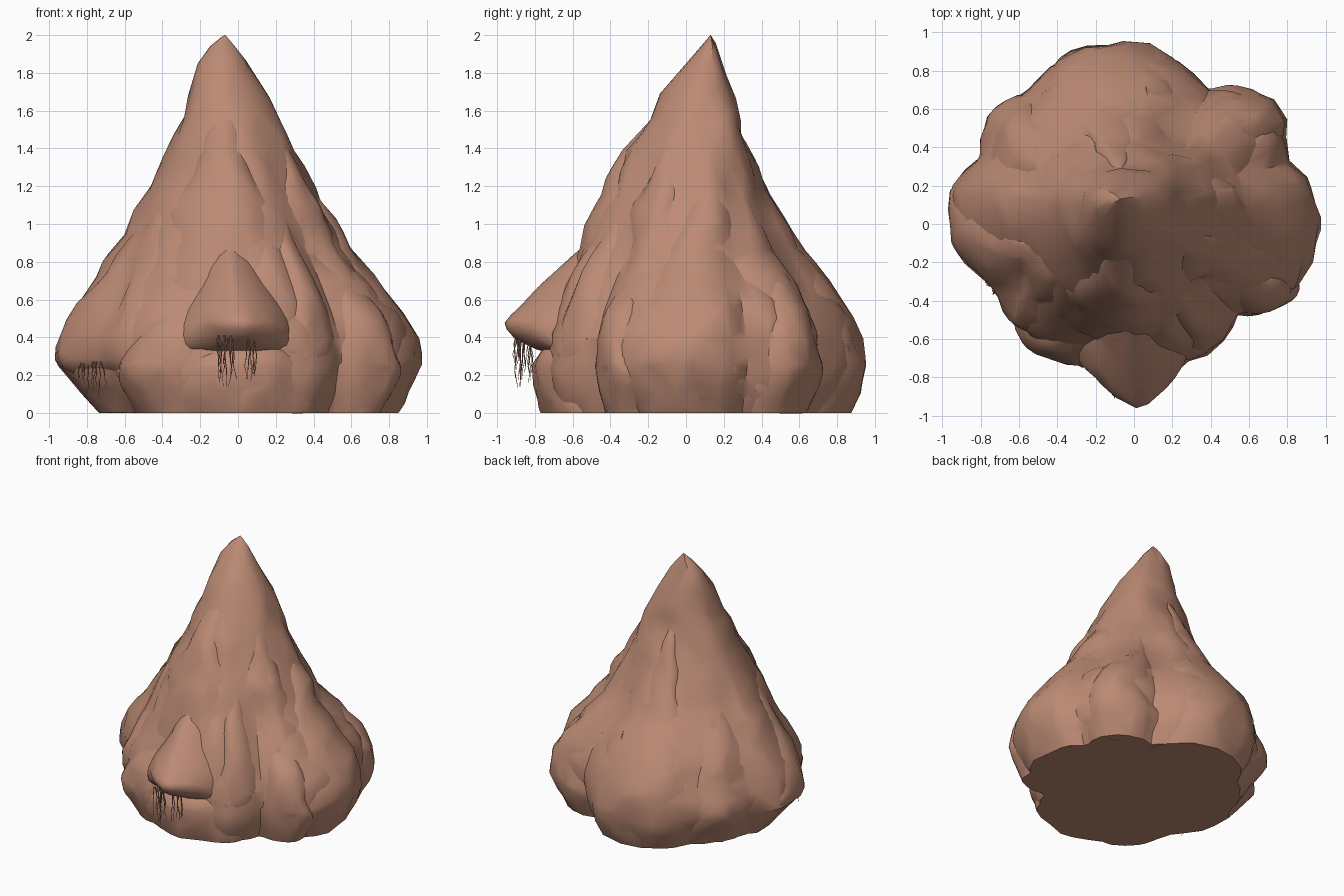
import bpy, math, random
from mathutils import Vector, noise

if "Cube" in bpy.data.objects:
    bpy.data.objects.remove(bpy.data.objects["Cube"])

random.seed(4)

def material(name, col):
    m = bpy.data.materials.new(name)
    m.diffuse_color = (*col, 1)
    m.use_nodes = True
    m.node_tree.nodes["Principled BSDF"].inputs["Base Color"].default_value = m.diffuse_color
    return m

CLAY = material("clay rock", (0.50, 0.255, 0.175))

# Silhouette half-widths by height, read in four directions
Z = [0, .12, .25, .4, .55, .7, .87, 1.0, 1.2, 1.4, 1.55, 1.7, 1.85, 1.95, 2.0]
LEFT = [.76, .86, .97, .95, .89, .8, .68, .59, .48, .39, .32, .27, .22, .14, .07]
RIGHT = [.84, .91, .955, .94, .86, .74, .585, .52, .41, .32, .265, .165, .06, -.02, -.07]
FRONT = [.73, .77, .79, .77, .71, .64, .565, .51, .4, .31, .215, .14, .01, -.09, -.13]
BACK = [.86, .92, .95, .93, .87, .77, .61, .54, .44, .35, .31, .25, .19, .15, .13]

# Plan outline: angle in degrees -> factor on the radius
ANG = [0, 15, 22, 34, 42, 55, 60, 70, 84, 94, 115, 128, 144, 156, 170, 187, 204, 209,
       217, 234, 245, 270, 299, 307, 319, 324, 335, 343, 360]
FAC = [1, .985, .91, 1, 1.01, .92, .87, .92, .98, 1, 1.01, .93, .97, .93, 1.02, .98, .88, .87,
       .92, .97, .97, 1, .97, .92, .84, .9, .99, 1, 1]

def interp(xs, ys, x):
    for k in range(len(xs) - 1):
        if x <= xs[k + 1]:
            t = (x - xs[k]) / (xs[k + 1] - xs[k])
            return ys[k] + (ys[k + 1] - ys[k]) * max(0, t)
    return ys[-1]

def clamp(x):
    return max(0.0, min(1.0, x))

def surface(deg, z, off=0.0, seed=0.0):
    """Point on the mound envelope, pushed out by off."""
    a = math.radians(deg)
    c, s = math.cos(a), math.sin(a)
    k = clamp((z - .5) / 1.5)
    cx, cy = -.07 * k, .13 * k
    rx = interp(Z, RIGHT, z) - cx if c > 0 else interp(Z, LEFT, z) + cx
    ry = interp(Z, BACK, z) - cy if s > 0 else interp(Z, FRONT, z) + cy
    f = interp(ANG, FAC, deg % 360)
    f += (1 - f) * clamp((z - .7) / .8)
    r = (c * c * rx + s * s * ry) * f
    fade = clamp((2 - z) / .5)
    p = Vector((c * r, s * r, z * .9)) + Vector((seed, seed * .7, 0))
    n = .025 * noise.noise(p * 2.6) + .025 * noise.noise(p * 5.5)
    d = noise.voronoi(p * 3.6)[0]
    n += .03 * (min(d[1] - d[0], .4) - .2)
    r = max(.004, r + (off + n) * fade)
    return Vector((cx + c * r, cy + s * r, z))

def grid_object(name, rows, ratio, closed=False):
    n = len(rows[0])
    verts = [p for row in rows for p in row]
    faces = []
    for j in range(len(rows) - 1):
        for i in range(n if closed else n - 1):
            k = (i + 1) % n
            faces.append((j * n + i, j * n + k, (j + 1) * n + k, (j + 1) * n + i))
    if closed:
        faces.append(tuple(reversed(range(n))))
        faces.append(tuple(range(len(verts) - n, len(verts))))
    me = bpy.data.meshes.new(name)
    me.from_pydata(verts, [], faces)
    me.materials.append(CLAY)
    ob = bpy.data.objects.new(name, me)
    bpy.context.collection.objects.link(ob)
    bpy.context.view_layer.objects.active = ob
    ob.select_set(True)
    # Chiselled, uneven facets
    mod = ob.modifiers.new("facets", 'DECIMATE')
    mod.ratio = ratio
    bpy.ops.object.modifier_apply(modifier=mod.name)
    bpy.ops.object.shade_smooth_by_angle(angle=math.radians(40))
    ob.select_set(False)
    return ob

# Central mound
grid_object("mound_core", [[surface(i * 3, 2 * j / 70, -.022) for i in range(120)]
                           for j in range(71)], .06, True)

def lobe(name, deg, half, z0, z1, bulge, ridge=2.6, taper=4, lean=0, rise=.5):
    """Rock slab draped on the mound; it narrows upwards and sinks in at its rim."""
    rows, n = [], 28
    seed = random.uniform(1, 9)
    grounded = z0 == 0
    if grounded:
        rows.append([surface(deg + half * .9 * (2 * i / n - 1), 0, -.3) for i in range(n + 1)])
    for j in range(n + 1):
        v = j / n
        z = z0 + (z1 - z0) * v
        w = .06 + .94 * (1 - v) ** .65 * (.88 + .12 * min(1, v / .2))
        f = 1 - v ** taper
        if not grounded:
            f *= min(1, v / rise) ** .6
        row = []
        for i in range(n + 1):
            u = 2 * i / n - 1
            wob = 1 + .3 * noise.noise(Vector((z * 5, seed, 2 if u > 0 else 7)))
            off = -.09 + (bulge + .09) * (1 - abs(u) ** ridge) * f
            row.append(surface(deg + lean * v + half * w * u * wob, z, off, seed * .04))
        rows.append(row)
    grid_object(name, rows, .18)

# Slabs around the mound
lobe("front_upper_ridge", 264, 62, .45, 1.74, .025, 2.4, 8)
lobe("front_right_wedge", 312, 26, .05, 1.25, .025, 2.2, 4, -14)
lobe("front_middle_slab", 286, 32, .1, 1.25, .015, 2.2, 3)
lobe("upper_right_ridge", 330, 36, .4, 1.65, .012, 2.4, 6)
lobe("left_slab", 194, 44, .16, 1.3, .015, 3.5, 4, 26, .12)
lobe("front_left_boulder", 232, 30, 0, .68, .02, 3, 4, 14)
lobe("front_base_slab", 272, 54, 0, .4, .02, 5, 6)
lobe("right_slab", 5, 42, 0, 1.36, .005, 4, 6, 6)
lobe("right_front_slab", 330, 19, 0, .95, .01, 3, 4)
lobe("right_back_slab", 42, 26, 0, 1.2, .002, 3.5, 4, 8)
lobe("back_slab", 100, 44, 0, 1.6, .002, 4, 6)
lobe("back_left_slab", 146, 30, 0, 1.2, .002, 4, 6)
# Overhanging prow at the front
lobe("front_prow", 272, 31, .31, .98, .29, 1.35, 1.35, -6, .26)

# Hanging roots under the overhangs
def roots(name, count, x0, x1, y0, y1, ztop, drop, spread=.03):
    cu = bpy.data.curves.new(name, 'CURVE')
    cu.dimensions = '3D'
    cu.bevel_depth = .004
    cu.bevel_resolution = 0
    cu.materials.append(CLAY)
    for _ in range(count):
        t = random.random()
        p = Vector((x0 + (x1 - x0) * t,
                    y0 + (y1 - y0) * t + random.uniform(-spread, spread), ztop))
        length = drop * random.uniform(.5, 1)
        sp = cu.splines.new('POLY')
        sp.points.add(6)
        for k, pt in enumerate(sp.points):
            pt.co = (*p, 1)
            pt.radius = 1.1 - k * .13
            p = p + Vector((random.uniform(-.01, .01), random.uniform(-.01, .01), -length / 6))
    ob = bpy.data.objects.new(name, cu)
    bpy.context.collection.objects.link(ob)

roots("front_roots_left", 11, -.11, -.03, -.86, -.88, .41, .28)
roots("front_roots_right", 6, .05, .11, -.87, -.84, .40, .25)
roots("left_roots", 10, -.85, -.71, -.2, -.37, .27, .2, .01)
